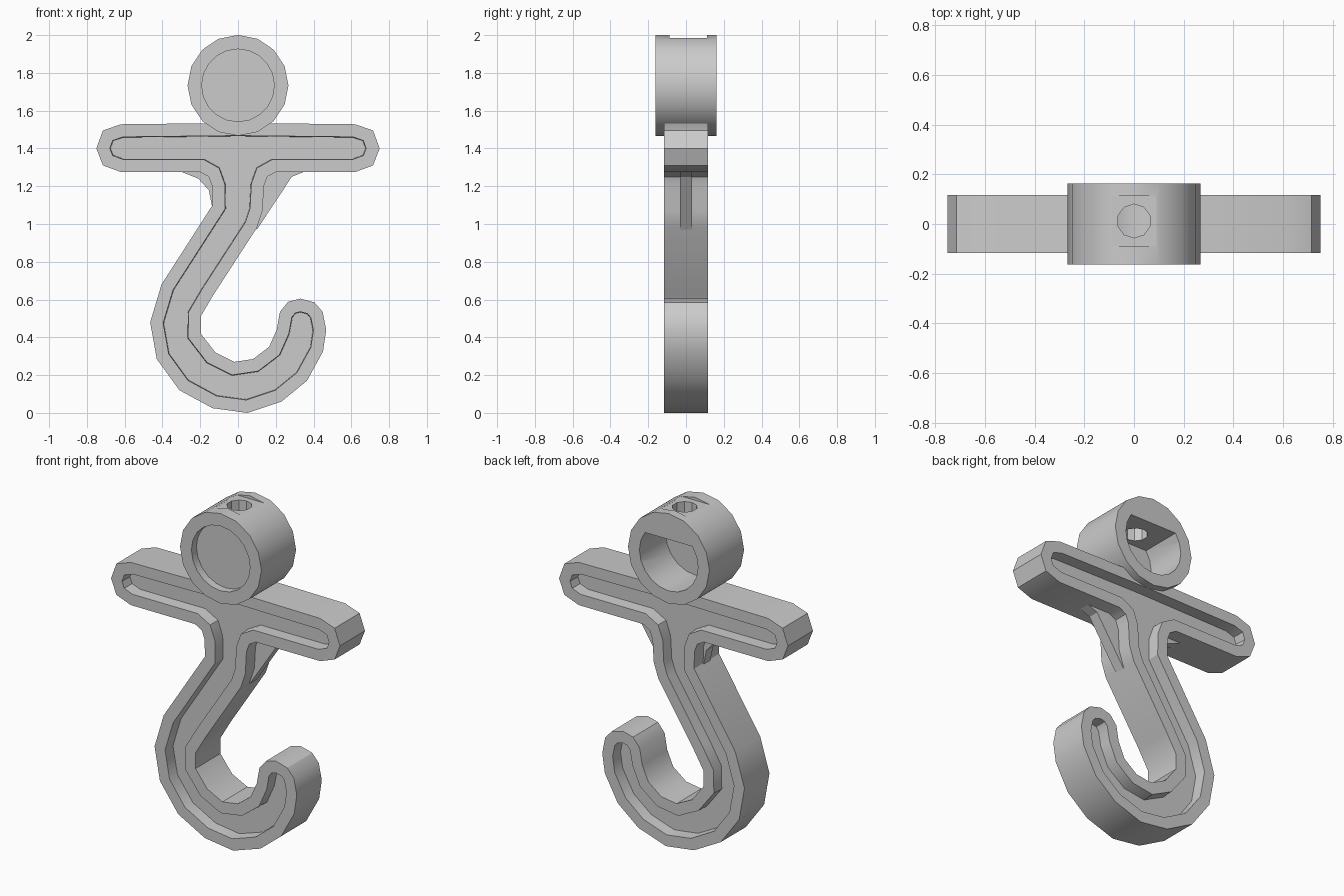
import bpy, bmesh, math

if "Cube" in bpy.data.objects:
    bpy.data.objects.remove(bpy.data.objects["Cube"])


def prism(name, pts, y0, y1, groove=0.0, depth=0.0):
    """Extrude an x/z outline from y0 to y1, optionally with a sunk channel on both faces."""
    bm = bmesh.new()
    a = [bm.verts.new((x, y0, z)) for x, z in pts]
    b = [bm.verts.new((x, y1, z)) for x, z in pts]
    caps = [bm.faces.new(a), bm.faces.new(b[::-1])]
    n = len(pts)
    for i in range(n):
        j = (i + 1) % n
        bm.faces.new((a[i], b[i], b[j], a[j]))
    bmesh.ops.recalc_face_normals(bm, faces=bm.faces[:])
    bm.normal_update()
    if groove:
        for f in caps:
            bmesh.ops.inset_individual(bm, faces=[f], thickness=groove, use_even_offset=True)
            bmesh.ops.inset_individual(bm, faces=[f], thickness=0.003, depth=-depth,
                                       use_even_offset=True)
    me = bpy.data.meshes.new(name)
    bm.to_mesh(me)
    bm.free()
    ob = bpy.data.objects.new(name, me)
    bpy.context.collection.objects.link(ob)
    return ob


def circle(r, n, cz):
    return [(r * math.cos(2 * math.pi * i / n), cz + r * math.sin(2 * math.pi * i / n))
            for i in range(n)]


def activate(ob):
    bpy.ops.object.select_all(action='DESELECT')
    ob.select_set(True)
    bpy.context.view_layer.objects.active = ob


def cut(ob, cutter):
    cutter.hide_render = True
    m = ob.modifiers.new("cut", 'BOOLEAN')
    m.operation, m.solver, m.object = 'DIFFERENCE', 'EXACT', cutter
    activate(ob)
    bpy.ops.object.modifier_apply(modifier=m.name)
    bpy.data.objects.remove(cutter)


# Crossbar and hook in one plate, with the channel following the outline
outline = [
    (-0.62, 1.528), (-0.715, 1.495), (-0.75, 1.40), (-0.715, 1.31), (-0.62, 1.275),
    (-0.20, 1.275), (-0.155, 1.25), (-0.137, 1.20), (-0.135, 1.10),
    (-0.405, 0.68), (-0.465, 0.48), (-0.43, 0.285), (-0.31, 0.12), (-0.135, 0.025),
    (0.05, 0.0), (0.23, 0.06), (0.365, 0.17), (0.45, 0.325), (0.467, 0.44),
    (0.448, 0.535), (0.405, 0.585), (0.33, 0.605), (0.265, 0.588), (0.222, 0.535),
    (0.205, 0.44), (0.165, 0.35), (0.08, 0.285), (-0.02, 0.27), (-0.12, 0.32),
    (-0.197, 0.42), (-0.195, 0.515), (-0.13, 0.625),
    (0.10, 0.98), (0.13, 1.07), (0.137, 1.20), (0.155, 1.25), (0.20, 1.275),
    (0.62, 1.275), (0.715, 1.31), (0.75, 1.40), (0.715, 1.495), (0.62, 1.528),
    (0.0, 1.535)]
plate = prism("hook_and_crossbar", outline, -0.117, 0.117, groove=0.067, depth=0.07)

# Thin webs bracing the neck
web_left = prism("left_web", [(-0.31, 1.28), (-0.21, 1.24), (-0.155, 1.18), (-0.137, 1.09),
                              (-0.11, 1.09), (-0.11, 1.28)], -0.032, 0.032)
web_right = prism("right_web", [(0.36, 1.28), (0.285, 1.25), (0.10, 0.97), (0.09, 1.0),
                                (0.11, 1.28)], -0.032, 0.032)

# Ring: shallow front recess, deep back pocket with a flat top, screw hole
CZ, R_IN = 1.734, 0.192
ring = prism("top_ring", circle(0.267, 16, CZ), -0.162, 0.162)
cut(ring, prism("front_recess", circle(R_IN, 20, CZ), -0.2, -0.115))
pocket = [(x, min(z, CZ + 0.13)) for x, z in circle(R_IN, 20, CZ)]
pocket = [p for i, p in enumerate(pocket)
          if p[1] < CZ + 0.129 or abs(p[0]) > 0.12]
cut(ring, prism("back_pocket", pocket, -0.085, 0.2))
cut(ring, prism("top_flat", [(-0.088, 1.983), (0.088, 1.983), (0.088, 2.1), (-0.088, 2.1)],
                -0.088, 0.112))
bpy.ops.mesh.primitive_cylinder_add(vertices=10, radius=0.068, depth=0.4,
                                    location=(0, 0.012, 1.96))
cut(ring, bpy.context.object)

for ob in (plate, web_left, web_right, ring):
    activate(ob)
    bpy.ops.object.shade_smooth_by_angle(angle=math.radians(30))
